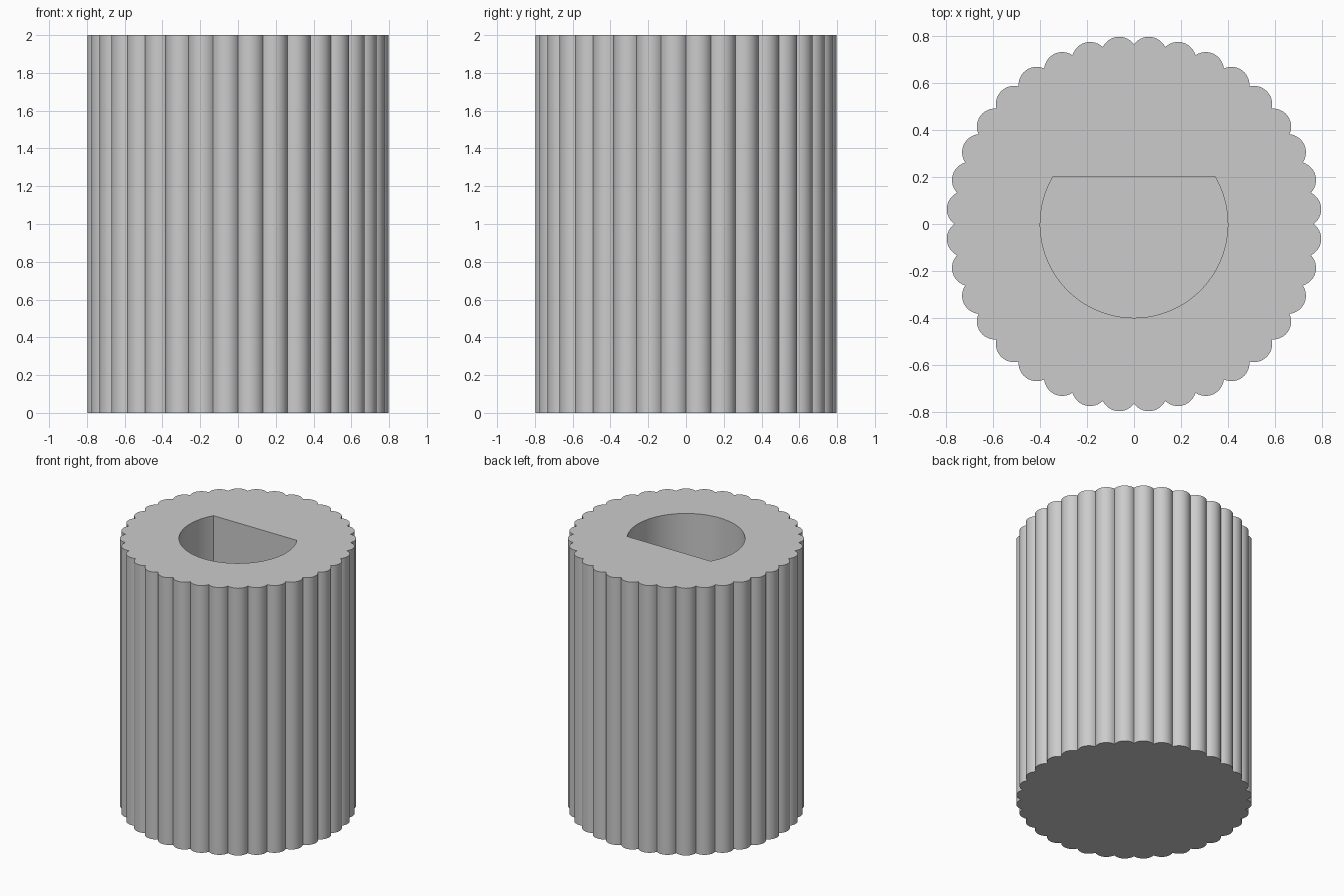
import bpy, bmesh
from math import sin, cos, pi, radians, asin

LOBES = 36
HEIGHT = 2.0
LOBE_CENTRE, LOBE_RADIUS, LOBE_STEPS = 0.724, 0.077, 12
VALLEY_RADIUS = 0.766
BORE_RADIUS, FLAT_Y, BORE_FLOOR = 0.4, 0.203, 0.5

if "Cube" in bpy.data.objects:
    bpy.data.objects.remove(bpy.data.objects["Cube"])

grey = bpy.data.materials.new("plain grey")
grey.use_nodes = True
colour = (0.6, 0.6, 0.6, 1)
grey.diffuse_color = colour
grey.node_tree.nodes["Principled BSDF"].inputs["Base Color"].default_value = colour


def prism(name, outline, bottom, top):
    """Extrude a closed outline between two heights."""
    bm = bmesh.new()
    face = bm.faces.new([bm.verts.new((x, y, bottom)) for x, y in outline])
    moved = bmesh.ops.extrude_face_region(bm, geom=[face], use_keep_orig=True)["geom"]
    bmesh.ops.translate(bm, vec=(0, 0, top - bottom),
                        verts=[v for v in moved if isinstance(v, bmesh.types.BMVert)])
    bmesh.ops.recalc_face_normals(bm, faces=bm.faces)
    mesh = bpy.data.meshes.new(name)
    bm.to_mesh(mesh)
    bm.free()
    mesh.materials.append(grey)
    obj = bpy.data.objects.new(name, mesh)
    bpy.context.collection.objects.link(obj)
    return obj


# Scalloped outline: one round lobe per step, meeting in sharp valleys
half_step = pi / LOBES
side = VALLEY_RADIUS * sin(half_step)
sweep = asin(side / LOBE_RADIUS)
outline = []
for i in range(LOBES):
    mid = (2 * i + 1) * half_step
    outline.append((VALLEY_RADIUS * cos(mid - half_step),
                    VALLEY_RADIUS * sin(mid - half_step)))
    for k in range(1, LOBE_STEPS):
        a = mid + sweep * (2 * k / LOBE_STEPS - 1)
        outline.append((LOBE_CENTRE * cos(mid) + LOBE_RADIUS * cos(a),
                        LOBE_CENTRE * sin(mid) + LOBE_RADIUS * sin(a)))
body = prism("fluted_body", outline, 0, HEIGHT)

# D-shaped blind bore, flat towards the back
start = pi - asin(FLAT_Y / BORE_RADIUS)
end = 2 * pi + asin(FLAT_Y / BORE_RADIUS)
steps = 60
bore = [(BORE_RADIUS * cos(start + (end - start) * k / steps),
         BORE_RADIUS * sin(start + (end - start) * k / steps)) for k in range(steps + 1)]
cutter = prism("bore_cutter", bore, BORE_FLOOR, HEIGHT + 0.2)
cutter.hide_render = True

bpy.ops.object.select_all(action="DESELECT")
body.select_set(True)
bpy.context.view_layer.objects.active = body
cut = body.modifiers.new("bore", "BOOLEAN")
cut.operation = "DIFFERENCE"
cut.solver = "EXACT"
cut.object = cutter
bpy.ops.object.modifier_apply(modifier=cut.name)
bpy.data.objects.remove(cutter)

# Smooth lobes and bore, crisp valleys and rims
bpy.ops.object.shade_smooth_by_angle(angle=radians(30))
